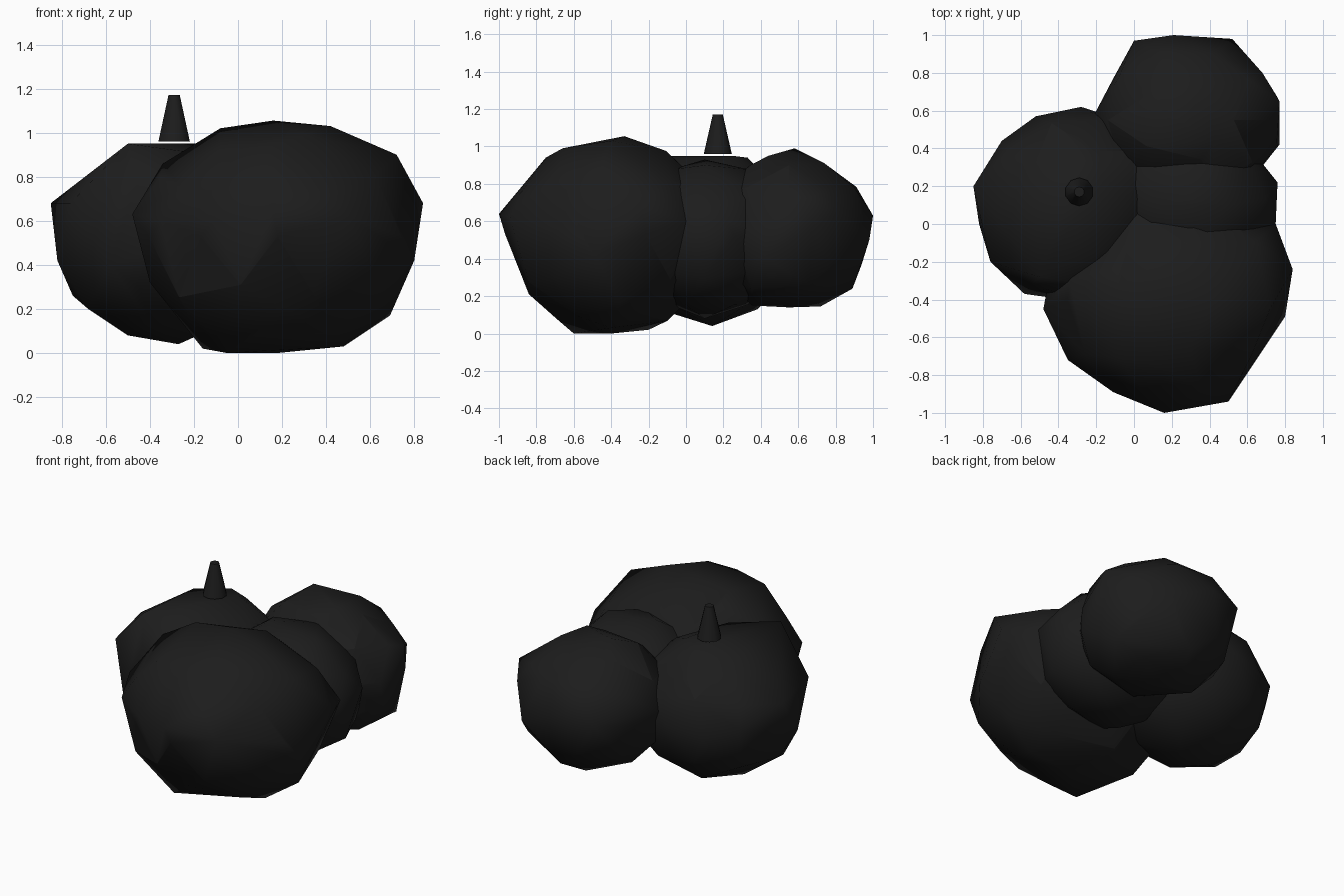
import bpy
import bmesh
from mathutils import Vector

default_cube = bpy.data.objects.get("Cube")
if default_cube:
    bpy.data.objects.remove(default_cube, do_unlink=True)


def make_material(name, colour):
    material = bpy.data.materials.new(name)
    material.use_nodes = True
    material.diffuse_color = colour
    material.node_tree.nodes["Principled BSDF"].inputs["Base Color"].default_value = colour
    return material


charcoal = make_material("charcoal black", (0.012, 0.012, 0.012, 1))


def finish(name, bm, sharp_angle):
    """Turn a bmesh into a shaded charcoal object."""
    bmesh.ops.recalc_face_normals(bm, faces=bm.faces)
    mesh = bpy.data.meshes.new(name)
    bm.to_mesh(mesh)
    bm.free()
    mesh.materials.append(charcoal)
    part = bpy.data.objects.new(name, mesh)
    bpy.context.collection.objects.link(part)
    bpy.ops.object.select_all(action="DESELECT")
    part.select_set(True)
    bpy.context.view_layer.objects.active = part
    bpy.ops.object.shade_smooth_by_angle(angle=sharp_angle)
    return part


def boulder(name, centre, radii, corners):
    """Faceted lump: a coarse ball stretched out to a few outer corners."""
    centre, radii = Vector(centre), Vector(radii)

    def to_unit(point):
        offset = Vector(point) - centre
        return Vector(offset[axis] / radii[axis] for axis in range(3))

    pulls = [to_unit(corner) for corner in corners]
    bm = bmesh.new()
    bmesh.ops.create_icosphere(bm, subdivisions=2, radius=1)
    for vert in bm.verts:
        direction = vert.co.normalized()
        # Blend the reach of the nearby corners with the plain ball
        total, reach = 1.0, 1.0
        for pull in pulls:
            gap = (direction - pull.normalized()).length
            weight = 0.2 / (gap ** 3 + 0.01)
            total += weight
            reach += weight * pull.length
        near = min((direction - pull.normalized()).length for pull in pulls)
        shrink = 0.94 if near < 0.4 else 0.98
        vert.co = direction * (reach / total) * shrink
    for pull in pulls:
        bm.verts.new(pull)
    hull = bmesh.ops.convex_hull(bm, input=bm.verts)
    leftovers = set(hull["geom_interior"]) | set(hull["geom_unused"])
    bmesh.ops.delete(bm, geom=[v for v in leftovers if isinstance(v, bmesh.types.BMVert)],
                     context="VERTS")
    for vert in bm.verts:
        vert.co = centre + Vector(vert.co[axis] * radii[axis] for axis in range(3))
        vert.co.z = max(vert.co.z, 0)
    return finish(name, bm, 1.0)


# Large lump at the front
boulder("front_boulder", (0.18, -0.4, 0.53), (0.64, 0.58, 0.52), [
    (0.16, -1, 0.64), (0.5, -0.94, 0.62), (-0.11, -0.89, 0.6), (-0.35, -0.72, 0.6),
    (-0.48, -0.45, 0.63), (0.65, -0.69, 0.55), (0.8, -0.49, 0.42), (0.84, -0.24, 0.68),
    (0.75, 0, 0.6), (0.72, -0.45, 0.9), (0.42, -0.4, 1.03), (0.16, -0.33, 1.055),
    (-0.08, -0.33, 1.02), (-0.34, -0.3, 0.86), (0.3, -0.66, 0.99), (0.15, -0.75, 0.94),
    (-0.08, -0.71, 0.92), (0.69, -0.35, 0.17), (0.48, -0.4, 0.03), (-0.05, -0.6, 0),
    (-0.16, -0.2, 0.02), (0.2, -0.84, 0.21), (-0.4, -0.4, 0.32)])

# Lump at the back
boulder("back_boulder", (0.28, 0.55, 0.56), (0.5, 0.44, 0.42), [
    (0, 0.97, 0.6), (0.21, 1, 0.63), (0.52, 0.98, 0.5), (0.77, 0.65, 0.72),
    (0.76, 0.67, 0.56), (0.77, 0.42, 0.41), (0.68, 0.8, 0.65), (-0.11, 0.77, 0.55),
    (-0.21, 0.58, 0.6), (0.15, 0.58, 0.99), (0.42, 0.44, 0.95), (0.38, 0.74, 0.91),
    (0.42, 0.9, 0.78), (0.64, 0.35, 0.24), (0.7, 0.66, 0.26), (0.3, 0.89, 0.24),
    (0.23, 0.72, 0.145), (0.3, 0.35, 0.15)])

# Lump on the right that carries the spout, with a dipped top
boulder("right_boulder", (-0.3, 0.13, 0.5), (0.5, 0.48, 0.41), [
    (-0.85, 0.2, 0.68), (-0.82, 0, 0.42), (-0.76, -0.2, 0.68), (-0.58, -0.37, 0.4),
    (-0.5, -0.28, 0.95), (-0.42, 0, 0.92), (-0.28, 0.33, 0.94), (-0.17, 0.25, 0.95),
    (-0.7, 0.44, 0.55), (-0.52, 0.57, 0.5), (-0.28, 0.62, 0.55), (-0.68, -0.05, 0.2),
    (-0.75, 0.1, 0.26), (-0.5, 0.1, 0.08), (-0.27, 0.14, 0.04)])

# Lump wedged between the others
boulder("middle_boulder", (0.28, 0.13, 0.52), (0.47, 0.42, 0.42), [
    (0.76, 0.22, 0.6), (0.75, 0, 0.6), (0.72, 0.1, 0.3), (0.15, 0.1, 0.93),
    (0.5, 0.1, 0.9), (0.2, 0.1, 0.08)])

# Small tapered spout on top
spout = bmesh.new()
bmesh.ops.create_cone(spout, cap_ends=True, segments=10, radius1=0.075, radius2=0.027,
                      depth=0.21)
bmesh.ops.translate(spout, verts=spout.verts, vec=(-0.29, 0.17, 1.065))
finish("spout", spout, 0.8)
